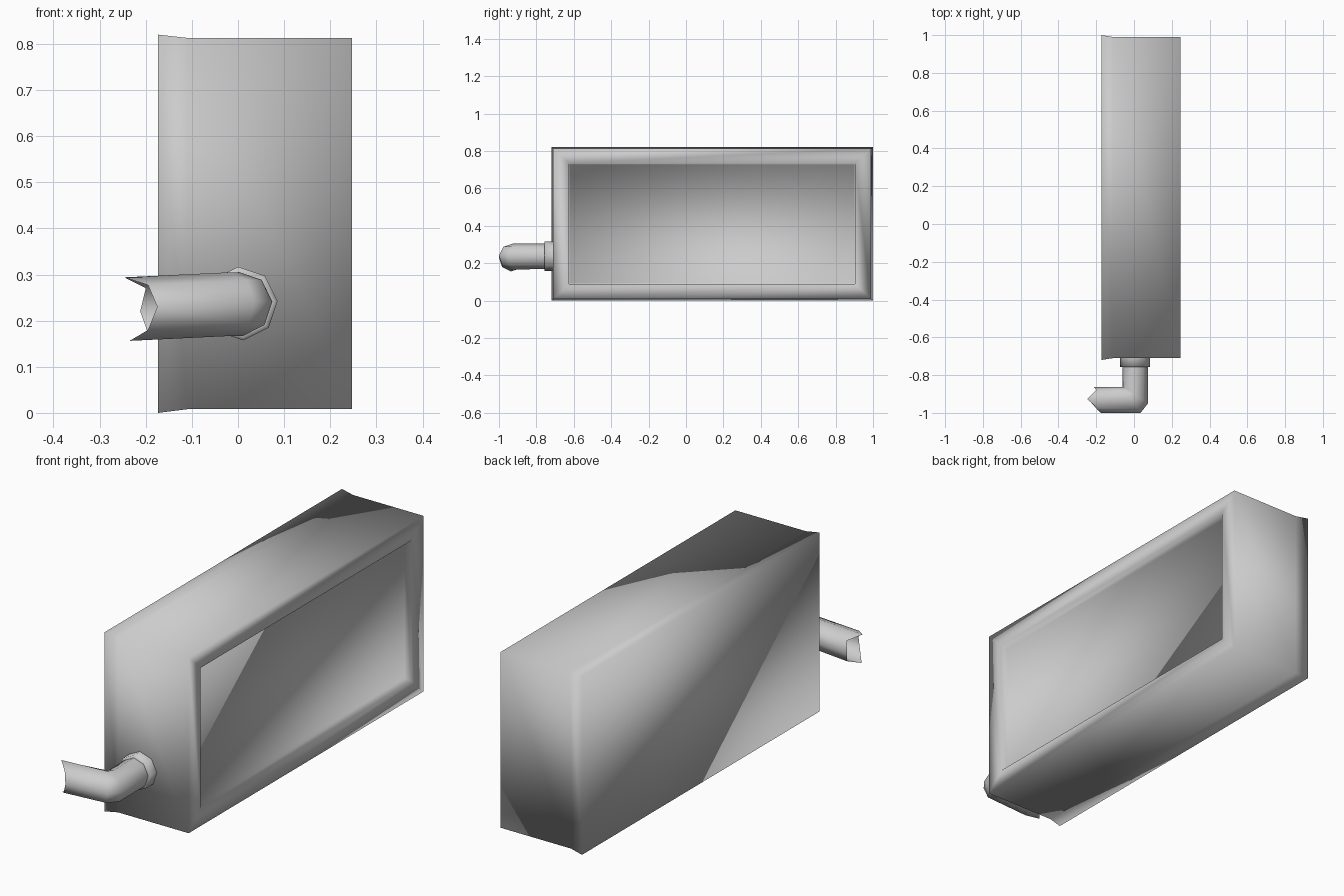
import bpy
from math import cos, sin, radians

if "Cube" in bpy.data.objects:
    bpy.data.objects.remove(bpy.data.objects["Cube"])


def loft(name, rings, cap_start=False, cap_end=False):
    """Join equal-sized vertex rings into a smooth skinned object."""
    n = len(rings[0])
    verts = [p for ring in rings for p in ring]
    faces = []
    for r in range(len(rings) - 1):
        for i in range(n):
            j = (i + 1) % n
            faces.append((r * n + i, r * n + j, (r + 1) * n + j, (r + 1) * n + i))
    if cap_start:
        faces.append(tuple(reversed(range(n))))
    if cap_end:
        faces.append(tuple(range(len(verts) - n, len(verts))))
    mesh = bpy.data.meshes.new(name)
    mesh.from_pydata(verts, [], faces)
    mesh.update()
    obj = bpy.data.objects.new(name, mesh)
    bpy.context.collection.objects.link(obj)
    for poly in mesh.polygons:
        poly.use_smooth = True
    return obj


def rect(x, y0, y1, z0, z1):
    return [(x, y0, z0), (x, y1, z0), (x, y1, z1), (x, y0, z1)]


def octagon(centre, u, z_radius, x_offsets=None):
    """Eight-sided ring; u is the in-plane (x, y) radius vector of the bend."""
    cx, cy, cz = centre
    ring = []
    for k in range(8):
        a = radians(45 * k + 4)
        dx = x_offsets[k] if x_offsets else 0
        ring.append((cx + u[0] * cos(a) + dx, cy + u[1] * cos(a), cz + z_radius * sin(a)))
    return ring


# Case: flared back lip, straight body, recessed panel on the right side
loft("case", [
    rect(-0.173, -0.72, 1.0, 0.0, 0.82),
    rect(-0.11, -0.71, 0.99, 0.008, 0.813),
    rect(0.247, -0.71, 0.99, 0.008, 0.813),
    rect(0.247, -0.625, 0.903, 0.088, 0.733),
    rect(0.215, -0.622, 0.9, 0.095, 0.726),
], cap_start=True, cap_end=True)

# Collar where the pipe meets the case
loft("pipe_collar", [
    octagon((0.006, -0.70, 0.237), (0.08, 0), 0.08),
    octagon((0.006, -0.757, 0.237), (0.08, 0), 0.08),
    octagon((0.006, -0.757, 0.237), (0.066, 0), 0.066),
])

# Elbow pipe with a torn open end
torn_end = [-0.175, -0.195, -0.247, -0.20, -0.212, -0.195, -0.235, -0.195]
loft("elbow_pipe", [
    octagon((0.006, -0.72, 0.237), (0.069, 0), 0.069),
    octagon((0.007, -0.906, 0.236), (0.067, -0.044), 0.069),
    octagon((-0.012, -0.931, 0.236), (0.047, -0.069), 0.069),
    octagon((0, -0.931, 0.225), (0, -0.069), 0.069, torn_end),
])
